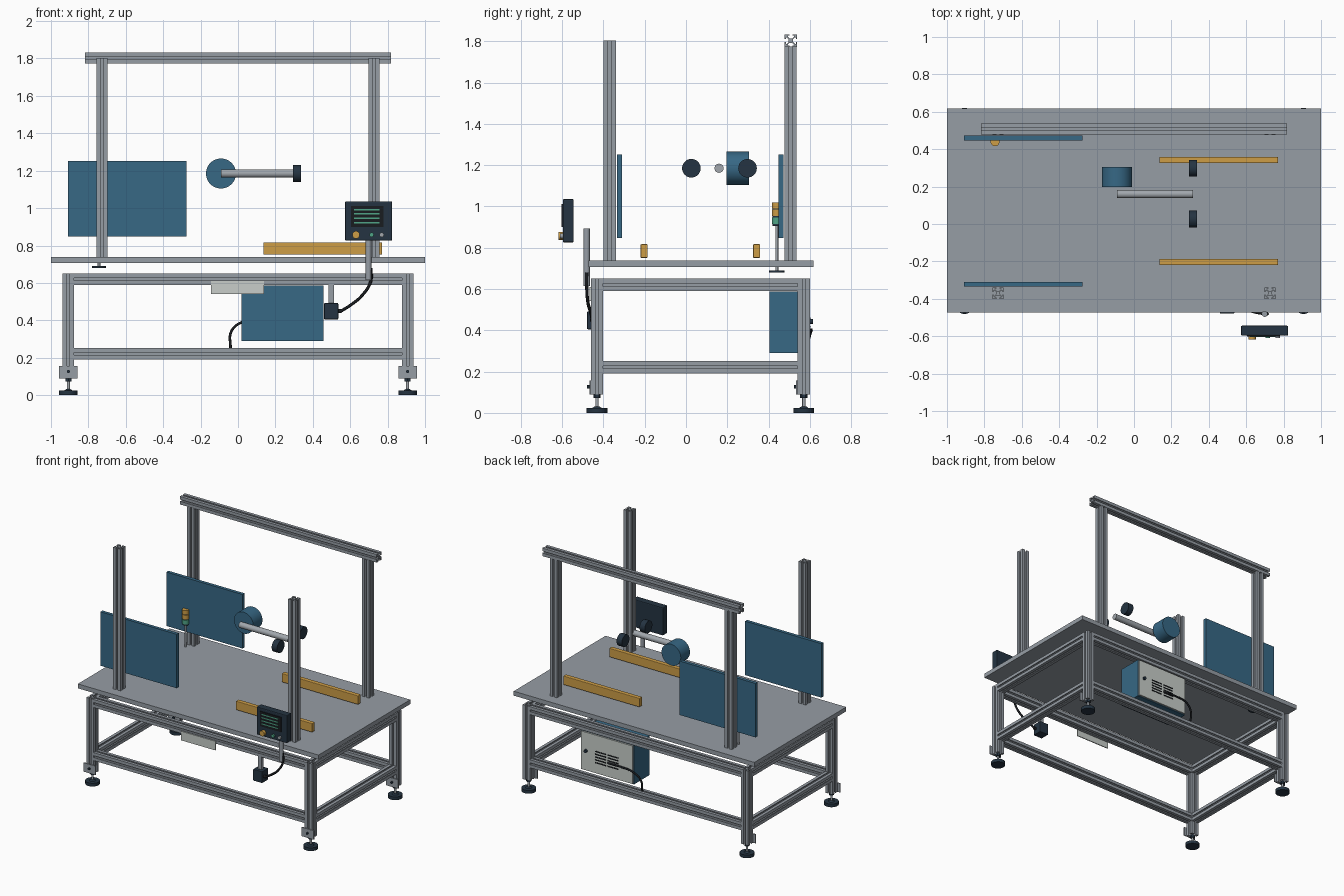
import bpy, bmesh, math
from mathutils import Vector, Matrix

if "Cube" in bpy.data.objects:
    bpy.data.objects.remove(bpy.data.objects["Cube"])


def material(name, rgb):
    m = bpy.data.materials.new(name)
    m.diffuse_color = (*rgb, 1)
    m.use_nodes = True
    m.node_tree.nodes["Principled BSDF"].inputs["Base Color"].default_value = m.diffuse_color
    return m


GREY = material("aluminium grey", (0.305, 0.337, 0.376))
STEEL = material("steel grey", (0.36, 0.39, 0.42))
BLUE = material("steel blue", (0.038, 0.138, 0.235))
ORANGE = material("amber", (0.61, 0.337, 0.061))
DARK = material("dark slate", (0.018, 0.034, 0.054))
LIGHT = material("pale grey", (0.578, 0.617, 0.591))
GREEN = material("signal green", (0.08, 0.376, 0.242))
BLACK = material("cable black", (0.0097, 0.0116, 0.0144))


def finish(name, bm, mat, smooth=False):
    bmesh.ops.recalc_face_normals(bm, faces=bm.faces)
    me = bpy.data.meshes.new(name)
    bm.to_mesh(me)
    bm.free()
    me.materials.append(mat)
    if smooth:
        for p in me.polygons:
            p.use_smooth = True
        me.set_sharp_from_angle(angle=math.radians(35))
    ob = bpy.data.objects.new(name, me)
    bpy.context.collection.objects.link(ob)
    return ob


def box(name, x, y, z, mat, bevel=0):
    """Box from (min, max) pairs."""
    bm = bmesh.new()
    bmesh.ops.create_cube(bm, size=1)
    for v in bm.verts:
        for i, (a, b) in enumerate((x, y, z)):
            v.co[i] = (a + b) / 2 + v.co[i] * (b - a)
    ob = finish(name, bm, mat)
    if bevel:
        mod = ob.modifiers.new("bevel", 'BEVEL')
        mod.width, mod.segments = bevel, 2
    return ob


def along(a, b):
    a, b = Vector(a), Vector(b)
    rot = {0: Matrix.Rotation(math.pi / 2, 4, 'Y'), 1: Matrix.Rotation(-math.pi / 2, 4, 'X'),
           2: Matrix()}[max(range(3), key=lambda i: abs((b - a)[i]))]
    return a, b, rot


def rod(name, a, b, r, mat, sides=32, r2=None):
    """Cylinder between two points on one axis."""
    a, b, rot = along(a, b)
    bm = bmesh.new()
    bmesh.ops.create_cone(bm, cap_ends=True, segments=sides, radius1=r,
                          radius2=r if r2 is None else r2, depth=(b - a).length,
                          matrix=Matrix.Translation((a + b) / 2) @ rot)
    return finish(name, bm, mat, sides > 8)


# T-slot profile: one side, repeated four times
SIDE = [(0.03, -0.03), (0.03, -0.007), (0.024, -0.007), (0.024, -0.015), (0.019, -0.015),
        (0.011, -0.007), (0.011, 0.007), (0.019, 0.015), (0.024, 0.015), (0.024, 0.007),
        (0.03, 0.007)]


def extrusion(name, a, b):
    a, b, rot = along(a, b)
    bm = bmesh.new()
    pts = [Matrix.Rotation(k * math.pi / 2, 4, 'Z') @ Vector((x, y, 0))
           for k in range(4) for x, y in SIDE]
    face = bm.faces.new([bm.verts.new(p) for p in pts])
    new = bmesh.ops.extrude_face_region(bm, geom=[face])["geom"]
    bmesh.ops.translate(bm, vec=(0, 0, (b - a).length),
                        verts=[v for v in new if isinstance(v, bmesh.types.BMVert)])
    bm.transform(Matrix.Translation(a) @ rot)
    return finish(name, bm, GREY)


def cable(name, pts, r):
    cu = bpy.data.curves.new(name, 'CURVE')
    cu.dimensions = '3D'
    cu.bevel_depth, cu.bevel_resolution, cu.use_fill_caps = r, 3, True
    sp = cu.splines.new('BEZIER')
    sp.bezier_points.add(len(pts) - 1)
    for bp, p in zip(sp.bezier_points, pts):
        bp.co = p
        bp.handle_left_type = bp.handle_right_type = 'AUTO'
    cu.materials.append(BLACK)
    ob = bpy.data.objects.new(name, cu)
    bpy.context.collection.objects.link(ob)


LX, Y0, Y1 = 0.907, -0.431, 0.571   # leg centre lines

# Legs with levelling feet and floor brackets
for sx, xs in ((-1, "left"), (1, "right")):
    for y, ys in ((Y0, "front"), (Y1, "back")):
        n, x = f"{ys}_{xs}", sx * LX
        extrusion(n + "_leg", (x, y, 0.09), (x, y, 0.65))
        rod(n + "_foot_pad", (x, y, 0), (x, y, 0.024), 0.05, DARK)
        rod(n + "_foot_cone", (x, y, 0.024), (x, y, 0.032), 0.022, DARK, 24, 0.012)
        rod(n + "_foot_stem", (x, y, 0.03), (x, y, 0.095), 0.008, STEEL, 16)
        rod(n + "_foot_nut", (x, y, 0.072), (x, y, 0.09), 0.018, DARK, 6)
        box(n + "_bracket", (x - 0.05, x + 0.05), (y - 0.037, y - 0.029), (0.09, 0.157), GREY)
        rod(n + "_bracket_bolt", (x, y - 0.049, 0.126), (x, y - 0.036, 0.126), 0.009, DARK, 6)
    # side rails
    for z, zs in ((0.62, "upper"), (0.221, "lower")):
        extrusion(f"{xs}_{zs}_rail", (sx * LX, Y0 + 0.03, z), (sx * LX, Y1 - 0.03, z))

# Front and back rails
for y, ys in ((Y0, "front"), (Y1, "back")):
    for z, zs in ((0.62, "upper"), (0.221, "lower")):
        extrusion(f"{ys}_{zs}_rail", (-LX + 0.03, y, z), (LX - 0.03, y, z))

# Table top
box("table_top", (-1, 1), (-0.473, 0.617), (0.706, 0.739), GREY)

# Upright posts and the rear cross beam
for sx, xs in ((-1, "left"), (1, "right")):
    extrusion(f"front_{xs}_post", (sx * 0.727, -0.37, 0.739), (sx * 0.727, -0.37, 1.803))
    extrusion(f"back_{xs}_post", (sx * 0.727, 0.506, 0.739), (sx * 0.727, 0.506, 1.775))
extrusion("cross_beam", (-0.818, 0.508, 1.803), (0.818, 0.508, 1.803))

# Guard panels and guide rails
for y, ys in ((-0.322, "front"), (0.46, "back")):
    box(f"{ys}_guard_panel", (-0.909, -0.275), (y - 0.0125, y + 0.0125), (0.847, 1.252), BLUE)
for y, ys in ((-0.203, "front"), (0.342, "back")):
    box(f"{ys}_guide_rail", (0.136, 0.77), (y - 0.017, y + 0.017), (0.751, 0.817), ORANGE, 0.004)

# Motor drum, drive shaft and rollers
Z = 1.185
rod("motor_drum", (-0.091, 0.197, Z), (-0.091, 0.306, Z), 0.08, BLUE, 48)
rod("drive_shaft", (-0.092, 0.16, Z), (0.316, 0.16, Z), 0.022, STEEL)
for y, ys in ((0.026, "front"), (0.298, "back")):
    rod(f"{ys}_roller", (0.293, y, Z), (0.337, y, Z), 0.045, DARK)

# Signal tower
tx, ty = -0.743, 0.44
rod("tower_base", (tx, ty, 0.68), (tx, ty, 0.69), 0.037, DARK)
rod("tower_stem", (tx, ty, 0.69), (tx, ty, 0.91), 0.007, STEEL, 16)
for i, (z0, z1, m) in enumerate(((0.915, 0.947, GREEN), (0.953, 0.985, ORANGE),
                                 (0.99, 1.02, ORANGE))):
    rod(f"tower_lamp_{i + 1}", (tx, ty, z0), (tx, ty, z1), 0.024, m)
rod("tower_core", (tx, ty, 0.905), (tx, ty, 1.015), 0.02, DARK, 24)

# Control panel on its pole
box("control_panel", (0.572, 0.824), (-0.597, -0.544), (0.826, 1.036), DARK, 0.006)
box("panel_screen", (0.605, 0.778), (-0.602, -0.596), (0.9, 1.012), BLACK)
for i in range(4):
    z = 0.922 + i * 0.0235
    box(f"screen_line_{i + 1}", (0.62, 0.757), (-0.604, -0.6), (z - 0.004, z + 0.004), GREEN)
rod("large_button", (0.631, -0.618, 0.857), (0.631, -0.595, 0.857), 0.02, ORANGE, 24)
rod("green_button", (0.714, -0.61, 0.857), (0.714, -0.595, 0.857), 0.012, GREEN, 24)
rod("grey_button", (0.768, -0.61, 0.857), (0.768, -0.595, 0.857), 0.012, STEEL, 24)
rod("panel_pole", (0.698, -0.481, 0.615), (0.698, -0.481, 0.893), 0.0155, GREY, 24)

# Junction box with hanger, gland and cable
box("junction_box", (0.46, 0.536), (-0.479, -0.405), (0.405, 0.492), DARK, 0.004)
box("junction_hanger", (0.483, 0.514), (-0.455, -0.43), (0.49, 0.595), GREY)
rod("junction_gland", (0.535, -0.455, 0.449), (0.553, -0.455, 0.449), 0.011, BLACK, 16)
cable("panel_cable", [(0.71, -0.481, 0.68), (0.71, -0.481, 0.61), (0.665, -0.475, 0.535),
                      (0.6, -0.46, 0.48), (0.55, -0.455, 0.449)], 0.008)

# Front label plate under the table
box("front_plate", (-0.145, 0.14), (-0.468, -0.461), (0.542, 0.61), LIGHT)

# Electrical cabinet with door, lock, vents and cable
box("cabinet", (0.02, 0.457), (0.405, 0.588), (0.29, 0.587), BLUE)
box("cabinet_door", (0.026, 0.451), (0.588, 0.6), (0.296, 0.581), LIGHT)
rod("cabinet_lock", (0.41, 0.595, 0.443), (0.41, 0.614, 0.443), 0.012, DARK, 16)
for i in range(5):
    z = 0.375 + i * 0.021
    for j, x in enumerate((0.14, 0.245)):
        box(f"cabinet_vent_{i + 1}_{j + 1}", (x, x + 0.09), (0.599, 0.603),
            (z - 0.004, z + 0.004), BLACK)
cable("cabinet_cable", [(0.23, 0.6, 0.4), (0.1, 0.607, 0.402), (0.02, 0.604, 0.39),
                        (-0.036, 0.59, 0.34), (-0.04, 0.575, 0.25)], 0.007)
